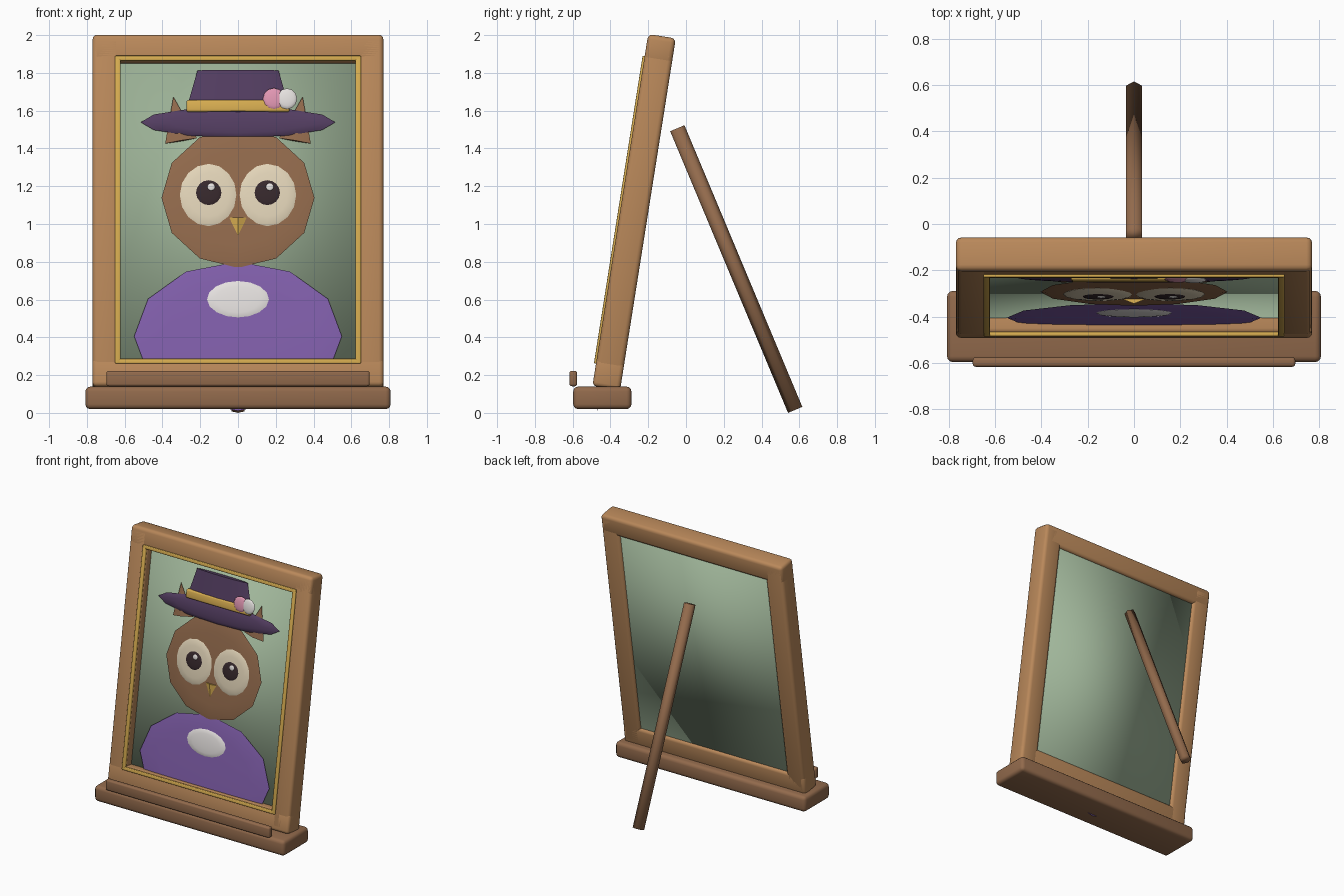
import bpy, math
from mathutils import Matrix, Vector

if "Cube" in bpy.data.objects:
    bpy.data.objects.remove(bpy.data.objects["Cube"])

# Leaning picture plane: x across, y into the picture, z up the picture
TILT = Matrix.Translation((0, -0.42, 0.145)) @ Matrix.Rotation(math.radians(-9), 4, 'X')
FLAT = Matrix.Identity(4)


def material(name, rgb):
    m = bpy.data.materials.new(name)
    lin = [((c / 255 + 0.055) / 1.055) ** 2.4 for c in rgb]
    m.diffuse_color = (*lin, 1)
    m.use_nodes = True
    m.node_tree.nodes["Principled BSDF"].inputs["Base Color"].default_value = m.diffuse_color
    return m


WOOD = material("light_wood", (185, 136, 90))
DARK = material("brown_wood", (146, 106, 76))
SAGE = material("sage_green", (160, 182, 154))
GOLD = material("gold", (214, 172, 80))
PURPLE = material("purple", (128, 94, 170))
PLUM = material("dark_plum", (84, 62, 98))
CREAM = material("cream", (226, 212, 184))
WHITE = material("white", (228, 224, 222))
PINK = material("pink", (224, 150, 178))
BLACK = material("pupil_dark", (54, 40, 44))


def up(z):
    """World height to height along the leaning plane."""
    return (z - 0.151) / 0.988


def finish(name, mat, matrix, bevel=0.0):
    o = bpy.context.object
    o.name = name
    o.data.transform(matrix)
    o.data.materials.append(mat)
    bpy.ops.object.shade_smooth_by_angle(angle=math.radians(35))
    if bevel:
        soften(o)
        b = o.modifiers.new("bevel", 'BEVEL')
        b.width, b.segments = bevel, 3
    return o


def soften(o):
    """Smooth shading over every edge."""
    o.data.shade_smooth()
    if "sharp_edge" in o.data.attributes:
        o.data.attributes.remove(o.data.attributes["sharp_edge"])


def box(name, mat, x, y, z, base=TILT, bevel=0.0):
    """Box from (min, max) ranges."""
    bpy.ops.mesh.primitive_cube_add(size=1)
    mid = Vector([sum(r) / 2 for r in (x, y, z)])
    dim = [r[1] - r[0] for r in (x, y, z)]
    return finish(name, mat, base @ Matrix.Translation(mid) @ Matrix.Diagonal((*dim, 1)), bevel)


def pebble(name, mat, x, z, rx, rz, y, ry, n=12, rings=8):
    """Flattened ellipsoid lying against the canvas."""
    bpy.ops.mesh.primitive_uv_sphere_add(segments=n, ring_count=rings, radius=1)
    m = (TILT @ Matrix.Translation((x, y, up(z))) @ Matrix.Diagonal((rx, ry, rz, 1))
         @ Matrix.Rotation(math.pi / 2, 4, 'X'))
    return finish(name, mat, m)


def cone(name, mat, n, r1, r2, depth, matrix):
    bpy.ops.mesh.primitive_cone_add(vertices=n, radius1=r1, radius2=r2, depth=depth)
    return finish(name, mat, matrix)


# Frame
D = (-0.074, 0.074)
box("top_rail", WOOD, (-0.77, 0.77), D, (1.725, 1.872), bevel=0.025)
box("bottom_rail", WOOD, (-0.77, 0.77), D, (-0.014, 0.136), bevel=0.022)
for s, side in ((-1, "left"), (1, "right")):
    box(side + "_stile", WOOD, sorted((s * 0.622, s * 0.77)), D, (0.0, 1.86), bevel=0.025)
    box(side + "_gold_trim", GOLD, sorted((s * 0.622, s * 0.651)), (-0.085, -0.066), (0.105, 1.755), bevel=0.006)
for h, end in ((0.105, "bottom"), (1.729, "top")):
    box(end + "_gold_trim", GOLD, (-0.651, 0.651), (-0.085, -0.066), (h, h + 0.026), bevel=0.006)

# Canvas, softly shaded across its corners, nearly flush with the frame's back
soften(box("canvas", SAGE, (-0.65, 0.65), (-0.008, 0.055), (0.11, 1.755)))

# Body and head
pebble("dress", PURPLE, 0, 0.408, 0.55, 0.40, -0.026, 0.013)
pebble("bib", WHITE, 0, 0.60, 0.165, 0.10, -0.036, 0.011, 16)
pebble("head", DARK, 0, 1.14, 0.405, 0.375, -0.03, 0.016)

# Ears and eyes, mirrored
for s, side in ((-1, "left"), (1, "right")):
    lean = Matrix.Rotation(s * 0.17, 4, 'Y')
    ear = TILT @ Matrix.Translation((s * 0.322, -0.022, up(1.56))) @ Matrix.Diagonal((1, 0.2, 1, 1)) @ lean
    cone(side + "_ear", DARK, 4, 0.085, 0, 0.24, ear)
    pebble(side + "_eye", CREAM, s * 0.155, 1.153, 0.153, 0.167, -0.043, 0.013, 16)
    pebble(side + "_pupil", BLACK, s * 0.155, 1.163, 0.068, 0.068, -0.054, 0.008, 16)
    pebble(side + "_eye_glint", WHITE, s * 0.155 + 0.013, 1.193, 0.02, 0.02, -0.061, 0.005, 10)

# Beak pointing down
cone("beak", GOLD, 4, 0.046, 0, 0.095, TILT @ Matrix.Translation((0, -0.046, up(0.985)))
     @ Matrix.Diagonal((1, 0.4, 1, 1)) @ Matrix.Rotation(math.pi, 4, 'X'))

# Hat
pebble("hat_brim", PLUM, 0, 1.54, 0.515, 0.083, -0.032, 0.018)
cone("hat_crown", PLUM, 12, 0.278, 0.215, 0.225,
     TILT @ Matrix.Translation((0, -0.032, up(1.703))) @ Matrix.Diagonal((1, 0.09, 1, 1)))
box("hat_band", GOLD, (-0.273, 0.273), (-0.061, -0.01), (up(1.592), up(1.655)), bevel=0.012)
pebble("pink_flower", PINK, 0.19, 1.66, 0.058, 0.058, -0.058, 0.012, 12)
pebble("white_flower", WHITE, 0.26, 1.66, 0.053, 0.056, -0.061, 0.012, 12)

# Ledge and lip
box("ledge", DARK, (-0.808, 0.808), (-0.597, -0.289), (0.02, 0.139), FLAT, 0.026)
box("ledge_lip", DARK, (-0.697, 0.697), (-0.617, -0.576), (0.141, 0.223), FLAT, 0.013)

# Rear prop leg, six-sided
a, b = Vector((0, -0.046, 1.507)), Vector((0, 0.578, 0.016))
axis = b - a
leg = Matrix.Translation((a + b) / 2) @ Matrix.Rotation(math.atan2(axis.y, -axis.z), 4, 'X')
soften(cone("prop_leg", DARK, 6, 0.041, 0.041, axis.length, leg))
